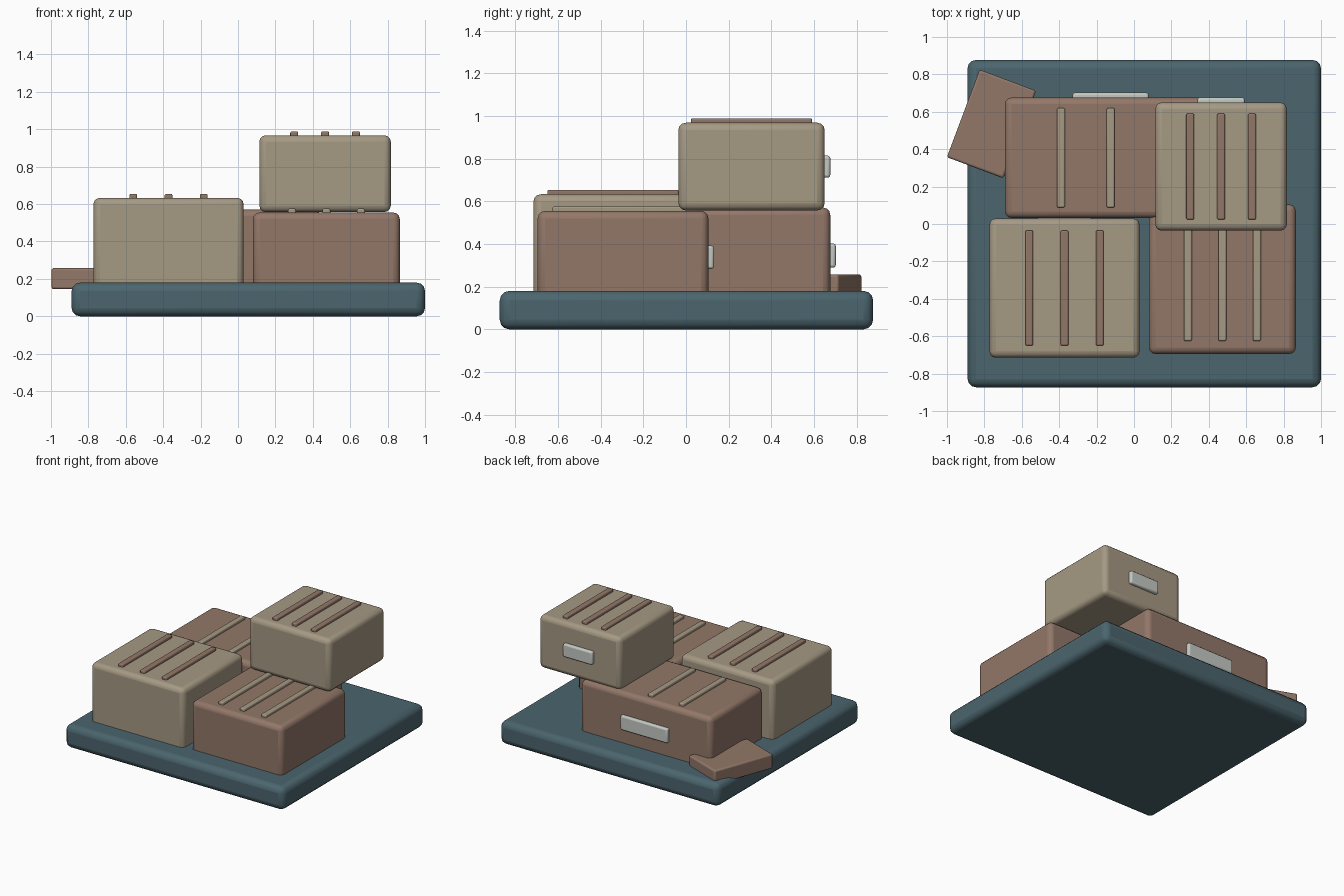
import bpy
from math import radians

if "Cube" in bpy.data.objects:
    bpy.data.objects.remove(bpy.data.objects["Cube"])


def material(name, rgb):
    m = bpy.data.materials.new(name)
    m.diffuse_color = (*rgb, 1)
    m.use_nodes = True
    m.node_tree.nodes["Principled BSDF"].inputs["Base Color"].default_value = m.diffuse_color
    return m


TAN = material("tan", (0.38, 0.32, 0.23))
BROWN = material("brown", (0.29, 0.185, 0.14))
TEAL = material("teal", (0.07, 0.13, 0.155))
PALE = material("pale", (0.56, 0.59, 0.55))


def block(name, x, y, z, mat, bevel, turn=0):
    """Rounded block from (min, max) ranges, optionally turned about z."""
    bpy.ops.mesh.primitive_cube_add(
        size=1, location=[(a + b) / 2 for a, b in (x, y, z)])
    ob = bpy.context.object
    ob.name = name
    ob.scale = [b - a for a, b in (x, y, z)]
    bpy.ops.object.transform_apply(location=False, rotation=False, scale=True)
    ob.rotation_euler.z = radians(turn)
    ob.data.materials.append(mat)
    mod = ob.modifiers.new("round", "BEVEL")
    mod.width = bevel
    mod.segments = 3
    bpy.ops.object.shade_smooth_by_angle(angle=radians(40))
    return ob


def crate(name, x, y, z, mat, strip_mat):
    """Box with three raised strips on the lid and a grip on the back."""
    block(name, x, y, z, mat, 0.035)
    cx, cy, cz = [(a + b) / 2 for a, b in (x, y, z)]
    w, d, h = [b - a for a, b in (x, y, z)]
    for i in (-1, 0, 1):
        sx = cx + i * 0.235 * w
        block(f"{name}_strip_{i + 2}", (sx - 0.021, sx + 0.021),
              (cy - 0.413 * d, cy + 0.413 * d),
              (z[1] - 0.02, z[1] + 0.021), strip_mat, 0.008)
    block(f"{name}_grip", (cx - 0.18 * w, cx + 0.18 * w),
          (y[1] - 0.02, y[1] + 0.026),
          (cz - 0.125 * h, cz + 0.125 * h), PALE, 0.012)


# Base slab
block("base", (-0.89, 1.0), (-0.873, 0.877), (0, 0.18), TEAL, 0.045)

# Stacked crates
crate("front_left_crate", (-0.773, 0.03), (-0.715, 0.03), (0.13, 0.633), TAN, BROWN)
crate("front_right_crate", (0.08, 0.865), (-0.695, 0.105), (0.12, 0.555), BROWN, TAN)
crate("back_crate", (-0.69, 0.44), (0.032, 0.676), (0.12, 0.571), BROWN, TAN)
crate("top_crate", (0.114, 0.817), (-0.036, 0.65), (0.557, 0.968), TAN, BROWN)

# Loose turned panel poking out over the back left edge
block("loose_panel", (-0.923, -0.601), (0.285, 0.785), (0.145, 0.258), BROWN, 0.012, -20.5)
